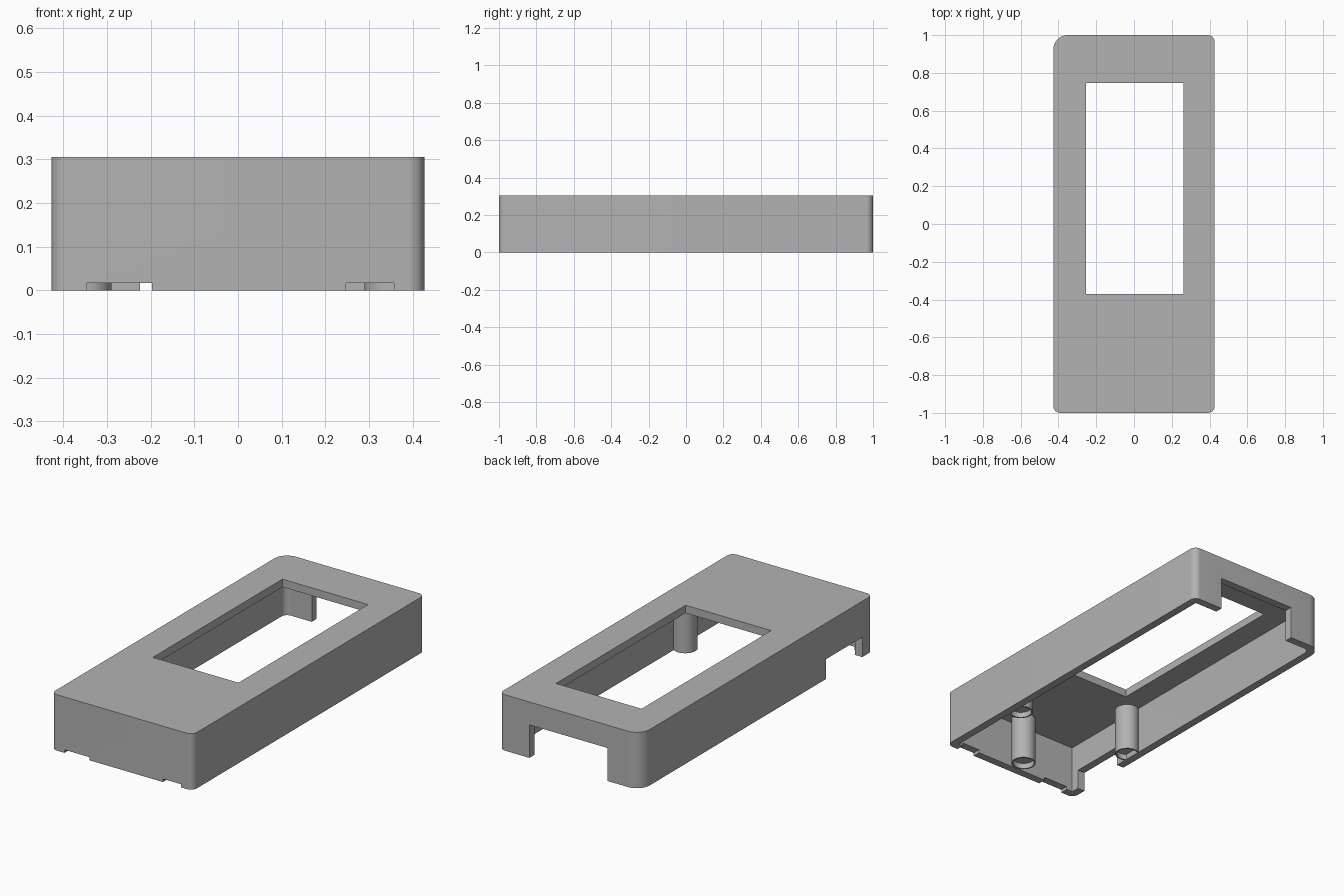
import bpy, bmesh, math

cube = bpy.data.objects.get("Cube")
if cube:
    bpy.data.objects.remove(cube, do_unlink=True)

grey = bpy.data.materials.new("plain grey")
grey.use_nodes = True
colour = (0.45, 0.45, 0.45, 1)
grey.diffuse_color = colour
grey.node_tree.nodes["Principled BSDF"].inputs["Base Color"].default_value = colour

HALF_X, HALF_Y, HEIGHT, WALL = 0.427, 1.0, 0.305, 0.043
SMALL, LARGE = 0.036, 0.077


def prism(name, outline, z0, z1):
    """Extrude a closed outline from z0 to z1."""
    bm = bmesh.new()
    face = bm.faces.new([bm.verts.new((x, y, z0)) for x, y in outline])
    top = bmesh.ops.extrude_face_region(bm, geom=[face])["geom"]
    verts = [v for v in top if isinstance(v, bmesh.types.BMVert)]
    bmesh.ops.translate(bm, vec=(0, 0, z1 - z0), verts=verts)
    bmesh.ops.recalc_face_normals(bm, faces=bm.faces)
    mesh = bpy.data.meshes.new(name)
    bm.to_mesh(mesh)
    bm.free()
    mesh.materials.append(grey)
    obj = bpy.data.objects.new(name, mesh)
    bpy.context.collection.objects.link(obj)
    return obj


def rounded(hx, hy, radii, steps=10):
    """Rectangle outline with its own radius at each corner, from +x +y round."""
    points = []
    for i, ((sx, sy), r) in enumerate(zip(((1, 1), (-1, 1), (-1, -1), (1, -1)), radii)):
        if r < 0.001:
            points.append((sx * hx, sy * hy))
            continue
        for k in range(steps + 1):
            a = (i + k / steps) * math.pi / 2
            points.append((sx * (hx - r) + r * math.cos(a),
                           sy * (hy - r) + r * math.sin(a)))
    return points


def box(name, x0, x1, y0, y1, z0, z1):
    return prism(name, [(x0, y0), (x1, y0), (x1, y1), (x0, y1)], z0, z1)


def circle(x, y, r, n=32):
    return [(x + r * math.cos(math.tau * k / n), y + r * math.sin(math.tau * k / n))
            for k in range(n)]


def cut(obj, cutter):
    mod = obj.modifiers.new("cut", "BOOLEAN")
    mod.operation, mod.solver, mod.object = "DIFFERENCE", "EXACT", cutter
    bpy.context.view_layer.objects.active = obj
    bpy.ops.object.modifier_apply(modifier=mod.name)
    bpy.data.objects.remove(cutter, do_unlink=True)


def smooth(obj):
    bpy.ops.object.select_all(action="DESELECT")
    obj.select_set(True)
    bpy.context.view_layer.objects.active = obj
    bpy.ops.object.shade_smooth_by_angle(angle=math.radians(30))


# Hollow cover, open below, with one larger corner
cover = prism("cover", rounded(HALF_X, HALF_Y, (SMALL, LARGE, SMALL, SMALL)), 0, HEIGHT)
inner = (0, LARGE - WALL, 0, 0)
cut(cover, prism("cavity", rounded(HALF_X - WALL, HALF_Y - WALL, inner), -0.1, HEIGHT - WALL))

# Display window in the top
cut(cover, box("window", -0.255, 0.262, -0.37, 0.747, 0.2, 0.4))

# Back opening, side opening and two shallow front slots
cut(cover, box("back_opening", -0.225, 0.245, 0.9, 1.1, -0.1, 0.18))
cut(cover, box("side_opening", -0.5, -0.37, -0.91, -0.595, -0.1, 0.108))
for x0, x1 in ((-0.347, -0.197), (0.247, 0.357)):
    cut(cover, box("front_slot", x0, x1, -1.1, -0.94, -0.1, 0.017))
smooth(cover)

# Hanging posts with shallow sockets in their ends
for name, x, y in (("left_post", 0.352, -0.495), ("right_post", -0.352, -0.475),
                   ("front_post", 0, -0.892)):
    post = prism(name, circle(x, y, 0.0625), 0, HEIGHT - WALL + 0.01)
    cut(post, prism("socket", circle(x, y, 0.055), -0.1, 0.03))
    smooth(post)
